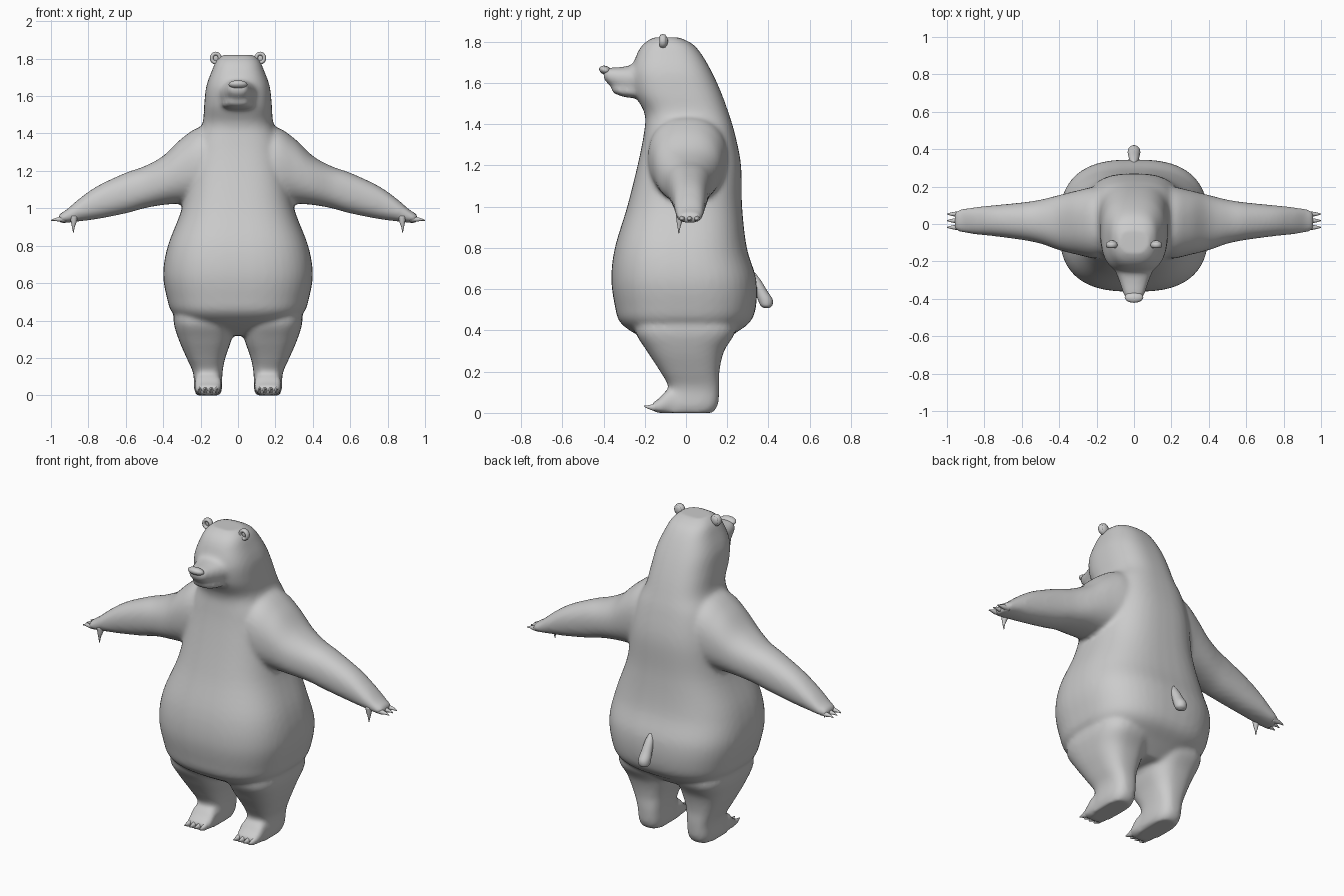
import bpy, bmesh
from math import cos, sin, pi, copysign
from mathutils import Matrix, Vector

cube = bpy.data.objects.get("Cube")
if cube:
    bpy.data.objects.remove(cube)

fur = bpy.data.materials.new("light_grey")
fur.use_nodes = True
grey = (0.6, 0.6, 0.6, 1)
fur.diffuse_color = grey
fur.node_tree.nodes["Principled BSDF"].inputs["Base Color"].default_value = grey


def spline(rows, steps):
    """Pass a smooth curve through rows of numbers."""
    out = []
    for i in range(len(rows) - 1):
        a, b, c, d = (rows[max(0, min(len(rows) - 1, i + k))] for k in (-1, 0, 1, 2))
        for s in range(steps):
            t = s / steps
            out.append([q + 0.5 * t * (r - p + t * (2*p - 5*q + 4*r - s_ + t * (3*(q - r) + s_ - p)))
                        for p, q, r, s_ in zip(a, b, c, d)])
    return out + [list(rows[-1])]


def loft(bm, axis, rows, power=2.5, sides=32, steps=5, signs=(1,)):
    """Skin superellipse sections; each row is (position, u min, u max, v min, v max)."""
    u_axis, v_axis = {"x": (1, 2), "y": (0, 2), "z": (0, 1)}[axis]
    for sign in signs:
        rings = []
        for t, u0, u1, v0, v1 in spline(rows, steps):
            ring = []
            for k in range(sides):
                c, s = cos(2 * pi * k / sides), sin(2 * pi * k / sides)
                p = Vector((0, 0, 0))
                p["xyz".index(axis)] = t
                p[u_axis] = (u0 + u1) / 2 + (u1 - u0) / 2 * copysign(abs(c) ** (2 / power), c)
                p[v_axis] = (v0 + v1) / 2 + (v1 - v0) / 2 * copysign(abs(s) ** (2 / power), s)
                p.x *= sign
                ring.append(bm.verts.new(p))
            rings.append(ring)
        for a, b in zip(rings, rings[1:]):
            for k in range(sides):
                bm.faces.new((a[k - 1], a[k], b[k], b[k - 1]))
        bm.faces.new(rings[0])
        bm.faces.new(rings[-1])


def ball(bm, centre, radii, tilt=0):
    m = Matrix.Translation(centre) @ Matrix.Rotation(tilt, 4, "X") @ Matrix.Diagonal((*radii, 1))
    bmesh.ops.create_uvsphere(bm, u_segments=20, v_segments=12, radius=1, matrix=m)


def finish(bm, name, mirror=False):
    bmesh.ops.recalc_face_normals(bm, faces=bm.faces)
    for f in bm.faces:
        f.smooth = True
    mesh = bpy.data.meshes.new(name)
    bm.to_mesh(mesh)
    bm.free()
    mesh.materials.append(fur)
    ob = bpy.data.objects.new(name, mesh)
    bpy.context.collection.objects.link(ob)
    if mirror:
        ob.modifiers.new("Mirror", "MIRROR").use_mirror_merge = False
    return ob


both = (1, -1)
body = bmesh.new()

# Torso, neck and head: height, front, back, half width
torso = [(.32, -.12, .15, .14), (.38, -.24, .23, .27), (.44, -.32, .31, .35),
         (.52, -.345, .34, .38), (.65, -.362, .34, .40), (.8, -.345, .295, .375),
         (1.0, -.285, .272, .30), (1.2, -.235, .267, .265), (1.35, -.205, .238, .235),
         (1.45, -.2, .208, .19), (1.55, -.25, .172, .181), (1.65, -.264, .127, .17),
         (1.74, -.238, .075, .138), (1.79, -.205, .03, .115), (1.82, -.16, -.03, .08)]
loft(body, "z", [(z, -w, w, f, b) for z, f, b, w in torso], 2.7, 48)

# Arms
loft(body, "x", [(.08, -.17, .19, 1.06, 1.42), (.2, -.185, .2, 1.03, 1.435),
                 (.3, -.165, .18, 1.025, 1.375), (.4, -.14, .155, 1.018, 1.28),
                 (.5, -.105, .13, 1.0, 1.225), (.6, -.085, .115, .973, 1.19),
                 (.75, -.065, .1, .943, 1.12), (.85, -.055, .09, .93, 1.05),
                 (.92, -.045, .08, .922, .99), (.96, -.032, .067, .922, .968)],
     2.3, signs=both)

# Legs and feet
loft(body, "z", [(0, .095, .225, -.13, .13), (.04, .085, .235, -.12, .155),
                 (.12, .083, .24, -.085, .162), (.2, .068, .275, -.125, .162),
                 (.3, .035, .318, -.19, .185), (.4, .03, .345, -.245, .24),
                 (.5, .05, .33, -.2, .2)], 2.8, signs=both)
loft(body, "y", [(.03, .095, .225, 0, .11), (-.08, .088, .232, 0, .115),
                 (-.13, .09, .23, 0, .07), (-.165, .1, .22, .008, .048)], 3, signs=both)

# Snout and lower jaw
loft(body, "y", [(-.18, -.125, .125, 1.54, 1.72), (-.25, -.1, .1, 1.55, 1.69),
                 (-.31, -.078, .078, 1.565, 1.678), (-.37, -.058, .058, 1.59, 1.674),
                 (-.4, -.042, .042, 1.62, 1.668)], 2.4)
loft(body, "y", [(-.2, -.1, .1, 1.525, 1.6), (-.29, -.08, .08, 1.53, 1.59),
                 (-.345, -.055, .055, 1.548, 1.585), (-.36, -.035, .035, 1.558, 1.58)], 2.4)

# Fuse the body into one soft skin
body = finish(body, "body")
fuse = body.modifiers.new("Fuse", "REMESH")
fuse.mode = "VOXEL"
fuse.voxel_size = 0.013
fuse.use_smooth_shade = True
soften = body.modifiers.new("Soften", "SMOOTH")
soften.factor = 0.5
soften.iterations = 7

# Nose
nose = bmesh.new()
ball(nose, (0, -.392, 1.662), (.05, .03, .021), -.3)
finish(nose, "nose")

# Ears: a rounded rim around a thin shell
ear = bmesh.new()
rim, tube = 16, 8
rings = []
for i in range(rim):
    a = 2 * pi * i / rim
    rings.append([ear.verts.new(((.022 + .01 * cos(b)) * cos(a) + .119, -.112 + .016 * sin(b),
                                 (.024 + .01 * cos(b)) * sin(a) + 1.803))
                  for b in (2 * pi * j / tube for j in range(tube))])
for i in range(rim):
    for j in range(tube):
        ear.faces.new((rings[i - 1][j - 1], rings[i][j - 1], rings[i][j], rings[i - 1][j]))
ball(ear, (.119, -.102, 1.803), (.025, .014, .027))
finish(ear, "ears", mirror=True)

# Tail: a short stub with a drooping round end
tail = bmesh.new()
loft(tail, "z", [(.508, -.012, .012, .38, .4), (.52, -.03, .03, .362, .418),
                 (.55, -.034, .034, .348, .42), (.59, -.03, .03, .335, .395),
                 (.64, -.024, .024, .315, .365), (.68, -.012, .012, .3, .335)], 2, 16)
finish(tail, "tail")

# Finger claws and the drooping thumb claw
claws = bmesh.new()
for y in (-.018, .018, .053):
    loft(claws, "x", [(.92, y - .016, y + .016, .928, .965), (.955, y - .013, y + .013, .928, .954),
                      (.98, y - .008, y + .008, .933, .947), (1.0, y - .002, y + .002, .932, .937)],
         2, 10, 3)
loft(claws, "z", [(.96, .855, .9, -.05, -.005), (.925, .863, .893, -.046, -.018),
                  (.9, .873, .888, -.041, -.027), (.87, .878, .882, -.037, -.033)], 2, 10, 3)
finish(claws, "hand_claws", mirror=True)

# Toe claws
toes = bmesh.new()
for i in range(4):
    x = .112 + .032 * i
    loft(toes, "y", [(-.12, x - .017, x + .017, .012, .065), (-.155, x - .014, x + .014, .01, .046),
                     (-.18, x - .009, x + .009, .018, .038), (-.203, x - .002, x + .002, .03, .036)],
         2, 10, 3)
finish(toes, "toe_claws", mirror=True)
